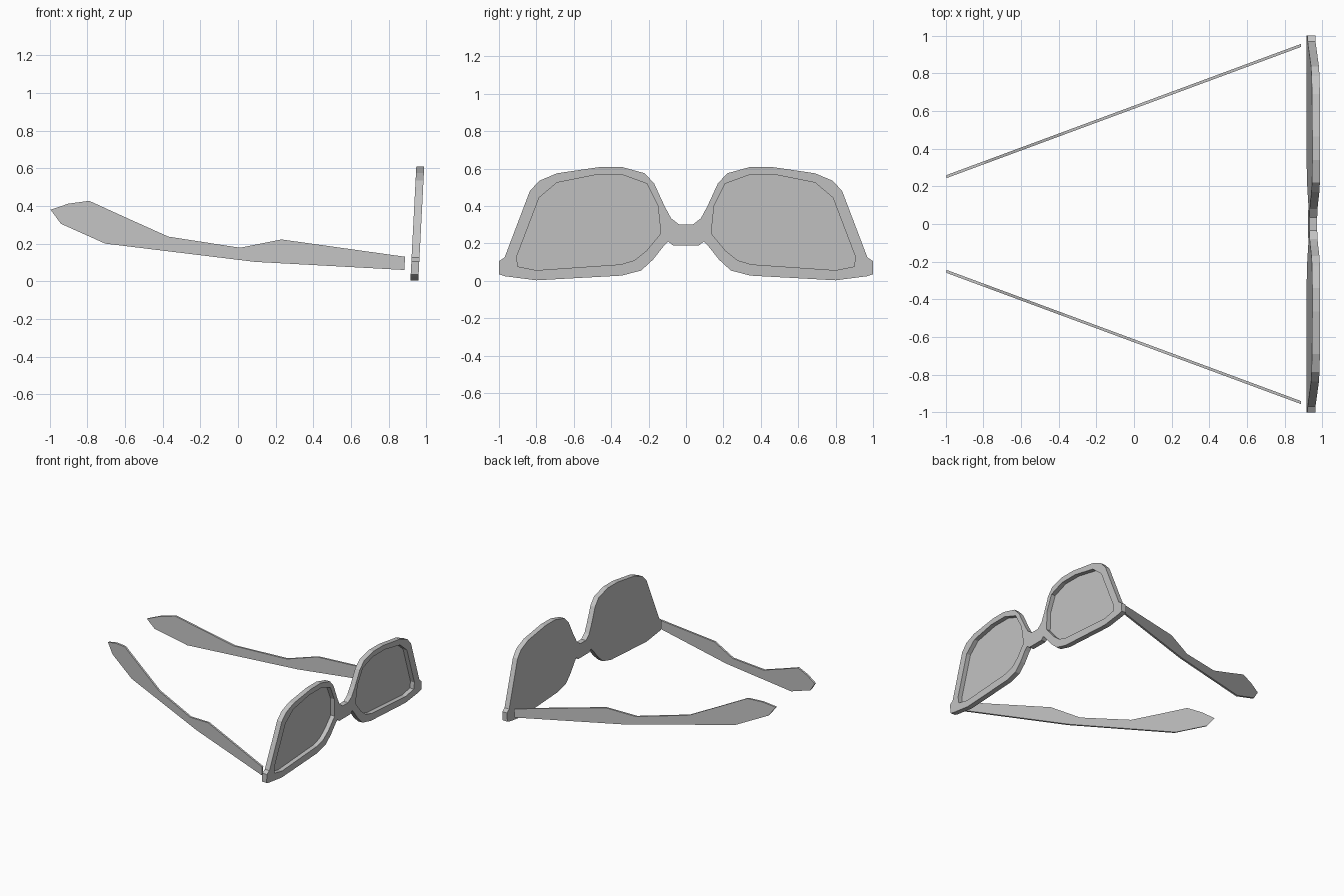
import bpy, bmesh

if "Cube" in bpy.data.objects:
    bpy.data.objects.remove(bpy.data.objects["Cube"])

grey = bpy.data.materials.new("plain grey")
grey.diffuse_color = (0.55, 0.55, 0.55, 1)
grey.use_nodes = True
grey.node_tree.nodes["Principled BSDF"].inputs["Base Color"].default_value = grey.diffuse_color

# Half outline of the spectacle front (y, z), from bridge top round to bridge bottom
RIM = [(.035, .30), (.08, .335), (.115, .40), (.17, .52), (.22, .575), (.34, .608),
       (.465, .608), (.69, .575), (.785, .535), (.835, .48), (.97, .125), (1, .105),
       (1, .035), (.97, .025), (.80, .003), (.345, .028), (.24, .055), (.175, .115),
       (.12, .185), (.095, .21), (.07, .19)]
# Lens opening (y, z)
LENS = [(.135, .253), (.15, .40), (.21, .52), (.335, .565), (.49, .565), (.69, .525),
        (.785, .445), (.905, .13), (.90, .077), (.80, .057), (.35, .088), (.275, .11),
        (.21, .163)]
# Side profile of a temple arm (x, z)
ARM = [(-.995, .38), (-.90, .412), (-.79, .427), (-.595, .338), (-.37, .237), (.01, .178),
       (.23, .222), (.887, .13), (.883, .06), (.09, .103), (-.705, .20), (-.94, .305)]
THICK = 0.042


def mirrored(points):
    return [(-y, z) for y, z in reversed(points)]


def back_x(z):
    """The front leans forward slightly toward the top."""
    return 0.915 + 0.052 * z


def slab(name, loops, shift):
    """Fill closed loops (later ones are holes) and extrude them by shift."""
    bm = bmesh.new()
    edges = []
    for loop in loops:
        vs = [bm.verts.new(p) for p in loop]
        edges += [bm.edges.new((vs[i - 1], vs[i])) for i in range(len(vs))]
    if len(loops) > 1:
        bmesh.ops.triangle_fill(bm, edges=edges, use_beauty=True, normal=(1, 0, 0))
    else:
        bm.faces.new(vs)
    ext = bmesh.ops.extrude_face_region(bm, geom=bm.faces[:])
    moved = [g for g in ext["geom"] if isinstance(g, bmesh.types.BMVert)]
    bmesh.ops.translate(bm, verts=moved, vec=shift)
    bmesh.ops.recalc_face_normals(bm, faces=bm.faces[:])
    mesh = bpy.data.meshes.new(name)
    bm.to_mesh(mesh)
    bm.free()
    mesh.materials.append(grey)
    obj = bpy.data.objects.new(name, mesh)
    bpy.context.collection.objects.link(obj)
    return obj


def on_back(points):
    return [(back_x(z), y, z) for y, z in points]


# Rim with bridge and two lens openings
slab("rim", [on_back(RIM + mirrored(RIM)), on_back(LENS), on_back(mirrored(LENS))],
     (THICK, 0, 0))

# Thin lenses, flush with the back of the rim
slab("lens_left", [on_back(LENS)], (0.006, 0, 0))
slab("lens_right", [on_back(mirrored(LENS))], (0.006, 0, 0))

# Temple arms, converging toward the ear tips
for side, name in ((1, "arm_left"), (-1, "arm_right")):
    profile = [(x, side * (0.612 + 0.37 * x), z) for x, z in ARM]
    slab(name, [profile], (0, side * 0.016, 0))
